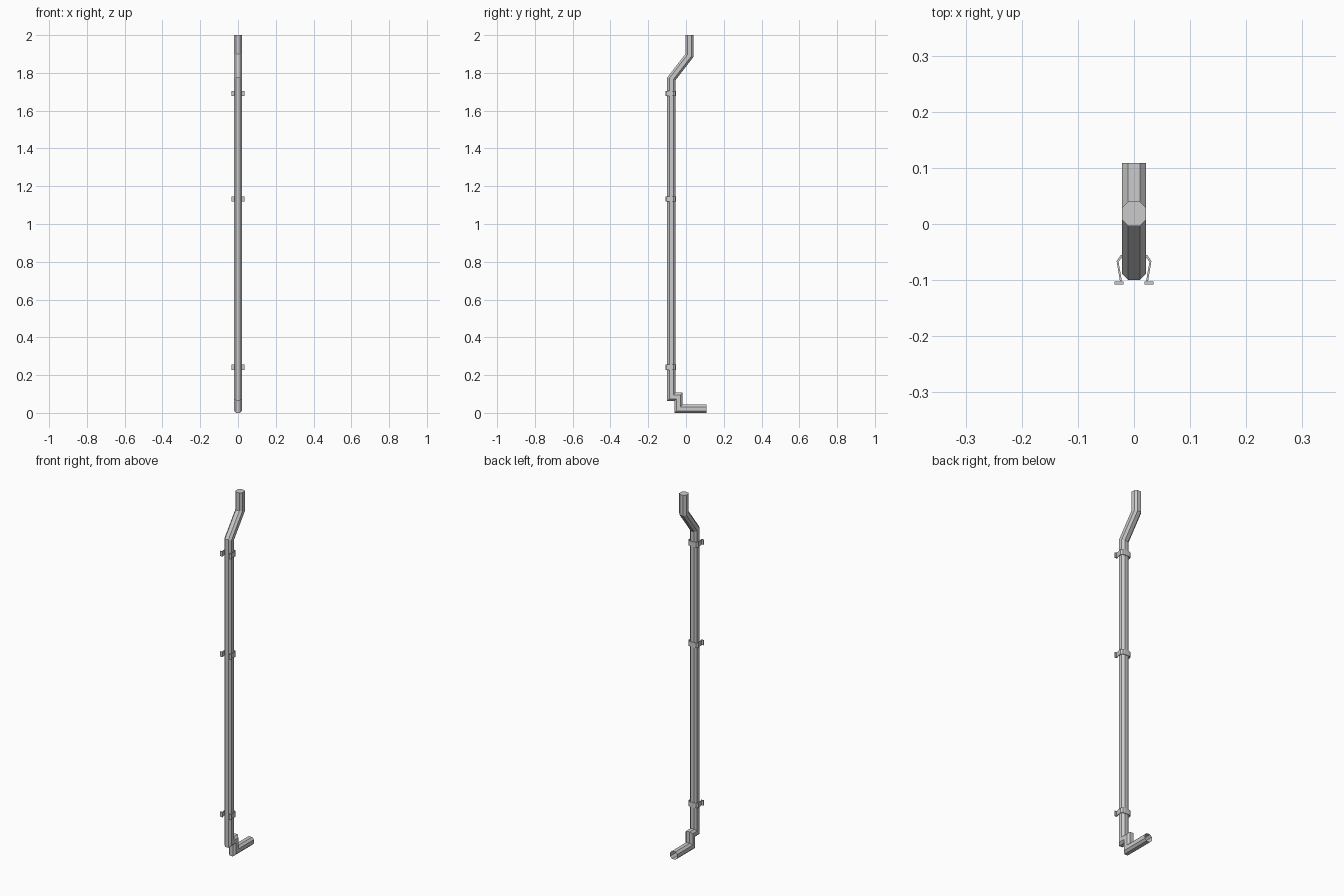
import bpy, bmesh
from mathutils import Vector

if "Cube" in bpy.data.objects:
    bpy.data.objects.remove(bpy.data.objects["Cube"])


def finish(bm, name):
    bmesh.ops.recalc_face_normals(bm, faces=bm.faces)
    me = bpy.data.meshes.new(name)
    bm.to_mesh(me)
    bm.free()
    ob = bpy.data.objects.new(name, me)
    bpy.context.collection.objects.link(ob)
    return ob


# Drainpipe: octagonal section swept along a (y, z) path with mitred elbows
R, F = 0.0217, 0.0105
section = [(R, -F), (R, F), (F, R), (-F, R), (-R, F), (-R, -F), (-F, -R), (F, -R)]
path = [Vector(p) for p in [(0.018, 2.0), (0.018, 1.892), (-0.078, 1.768),
                            (-0.078, 0.085), (-0.039, 0.085),
                            (-0.039, 0.0217), (0.109, 0.0217)]]
dirs = [(b - a).normalized() for a, b in zip(path, path[1:])]
norms = [Vector((-d.y, d.x)) for d in dirs]
bm = bmesh.new()
rings = []
for i, p in enumerate(path):
    n0, n1 = norms[max(i - 1, 0)], norms[min(i, len(norms) - 1)]
    mitre = (n0 + n1) / (1 + n0.dot(n1))
    ring = []
    for x, t in section:
        q = p + mitre * t
        ring.append(bm.verts.new((x, q.x, q.y)))
    rings.append(ring)
for a, b in zip(rings, rings[1:]):
    for k in range(8):
        j = (k + 1) % 8
        bm.faces.new((a[k], a[j], b[j], b[k]))
bm.faces.new(rings[0])  # closed top, the outlet stays open
finish(bm, "drainpipe")

# Wall brackets: band around the back of the pipe, legs and feet at the front
outer = [(0.0345, -0.1075), (0.0345, -0.1025), (0.025, -0.1025),
         (0.031, -0.066), (0.0235, -0.0555), (0.0115, -0.053)]
inner = [(0.0105, -0.0565), (0.0215, -0.0595), (0.0275, -0.0675),
         (0.0215, -0.1025), (0.019, -0.1025), (0.019, -0.1075)]


def mirrored(pts):
    return [(-x, y) for x, y in reversed(pts)]


outline = outer + mirrored(outer) + mirrored(inner) + inner
for name, z in (("lower_bracket", 0.241), ("middle_bracket", 1.132), ("upper_bracket", 1.691)):
    bm = bmesh.new()
    face = bm.faces.new([bm.verts.new((x, y, z - 0.014)) for x, y in outline])
    ext = bmesh.ops.extrude_face_region(bm, geom=[face], use_keep_orig=True)
    verts = [g for g in ext["geom"] if isinstance(g, bmesh.types.BMVert)]
    bmesh.ops.translate(bm, verts=verts, vec=(0, 0, 0.028))
    finish(bm, name)
